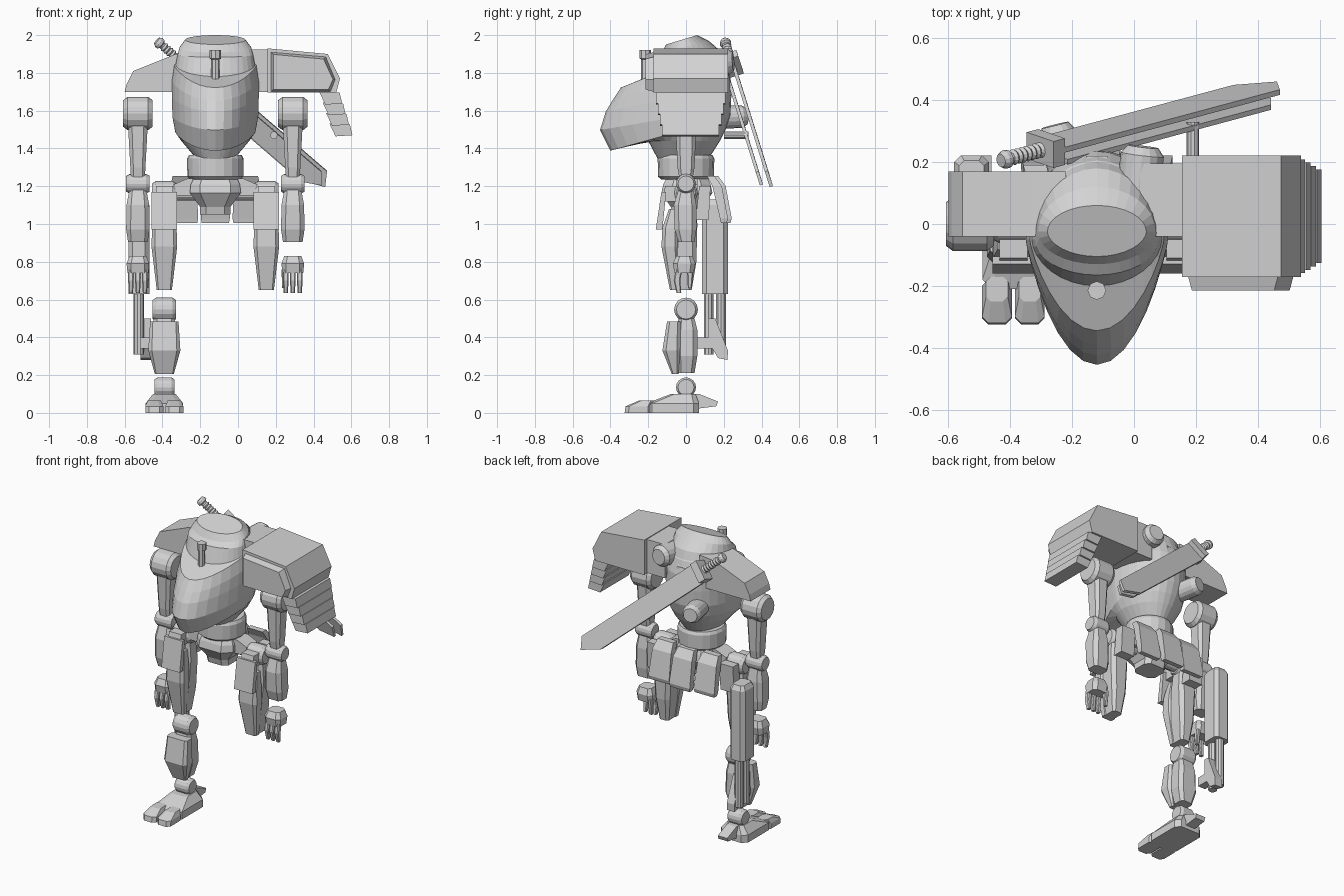
import bpy, bmesh, math
from mathutils import Vector

grey = bpy.data.materials.new("light_grey")
grey.diffuse_color = (0.65, 0.65, 0.65, 1)
CX = -0.12  # the torso, legs and arms are symmetric about this x


def loft(name, rings):
    """Skin a list of equal-length rings and cap both ends."""
    bm = bmesh.new()
    vs = [[bm.verts.new(p) for p in r] for r in rings]
    n = len(vs[0])
    for a, b in zip(vs, vs[1:]):
        for i in range(n):
            bm.faces.new((a[i], a[(i + 1) % n], b[(i + 1) % n], b[i]))
    bm.faces.new(vs[0][::-1])
    bm.faces.new(vs[-1])
    bmesh.ops.recalc_face_normals(bm, faces=bm.faces)
    me = bpy.data.meshes.new(name)
    bm.to_mesh(me)
    bm.free()
    me.materials.append(grey)
    ob = bpy.data.objects.new(name, me)
    bpy.context.collection.objects.link(ob)
    return ob


def octa(z, x0, x1, y0, y1, c):
    """Chamfered rectangle at height z."""
    return [(x0 + c, y0, z), (x1 - c, y0, z), (x1, y0 + c, z), (x1, y1 - c, z),
            (x1 - c, y1, z), (x0 + c, y1, z), (x0, y1 - c, z), (x0, y0 + c, z)]


def column(name, cx, secs):
    """Chamfered column; sections are (z, half width, y0, y1)."""
    return loft(name, [octa(z, cx - w, cx + w, a, b, min(w, (b - a) / 2) * .4) for z, w, a, b in secs])


def prism_y(name, prof, y0, y1):
    return loft(name, [[(x, y, z) for x, z in prof] for y in (y0, y1)])


def prism_x(name, prof, x0, x1):
    return loft(name, [[(x, y, z) for y, z in prof] for x in (x0, x1)])


def tube(name, p, q, stations, n=16):
    """Round part from p to q; stations are (fraction, radius)."""
    p, q = Vector(p), Vector(q)
    rot = (q - p).to_track_quat('Z', 'Y')
    return loft(name, [[p.lerp(q, t) + rot @ Vector((r * math.cos(a), r * math.sin(a), 0))
                        for a in (2 * math.pi * i / n for i in range(n))] for t, r in stations])


def joint(name, cx, hw, y, z, r):
    """Cylinder joint along x with bevelled ends."""
    return tube(name, (cx - hw, y, z), (cx + hw, y, z), [(0, r * .8), (.15, r), (.85, r), (1, r * .8)])


# torso: rings of (z, half width, front y, back y, front sharpness, forward tilt, back tilt)
N = 32
rings = []
for z, w, yf, yb, p, k, kb in [
        (1.345, .10, -.15, .12, 1, 0, 0), (1.44, .18, -.20, .18, 1, 0, 0), (1.50, .212, -.40, .21, 1.6, .28, 0),
        (1.575, .227, -.455, .235, 1.6, .17, 0), (1.68, .23, -.425, .24, 1.6, .2, 0),
        (1.77, .23, -.39, .235, 1.6, .3, 0), (1.86, .217, -.345, .205, 1.6, .4, 0),
        (1.865, .21, -.20, .20, 1.1, .42, 0), (1.90, .20, -.165, .18, 1, .1, .1),
        (1.94, .19, -.13, .12, 1, .25, .25), (1.982, .16, -.105, .06, 1.1, .3, .3)]:
    yc = -.025 if z > 1.9 else -.05
    ring = []
    for i in range(N):
        a = 2 * math.pi * i / N
        s = math.sin(a)
        y = yc + (yb - yc) * s if s >= 0 else yc + (yf - yc) * (-s) ** p
        ring.append((CX + w * math.cos(a), y, z + (k if y < 0 else kb) * y))
    rings.append(ring)
loft("torso", rings)
# sensor post on the front ledge
tube("sensor_post", (CX, -.215, 1.76), (CX, -.215, 1.92), [(0, .022), (.7, .022), (.72, .03), (1, .03)], 8)

# waist and pelvis
tube("waist", (CX, 0, 1.235), (CX, 0, 1.365), [(0, .13), (.12, .148), (.85, .15), (1, .14)], 20)
column("pelvis", CX, [(1.05, .08, -.07, .08), (1.09, .08, -.08, .09), (1.165, .135, -.13, .14),
                      (1.21, .13, -.12, .13), (1.25, .11, -.1, .11)])
prism_y("hip_beam", [(CX - .22, 1.15), (CX + .22, 1.15), (CX + .22, 1.21),
                     (CX + .15, 1.24), (CX - .15, 1.24), (CX - .22, 1.21)], -.05, .06)
tube("hip_axle", (CX - .31, 0, 1.16), (CX + .31, 0, 1.16), [(0, .035), (1, .035)], 12)
# three rear skirt plates
for i in (-1, 0, 1):
    x, sk = CX + i * .168, abs(i) * .02
    loft("rear_skirt_plate", [[(x - w, y0 - sk, z), (x + w, y0 - sk, z), (x + w, y1 - sk, z), (x - w, y1 - sk, z)]
                              for z, w, y0, y1 in ((1.005, .072, .205, .235), (1.03, .077, .2, .242),
                                                   (1.2, .07, .16, .21), (1.255, .058, .13, .17))])

# limbs that repeat on both sides
for s in (-1, 1):
    lx, ax = CX + s * .27, CX + s * .41
    joint("hip_joint", lx, .065, 0, 1.165, .062)
    column("thigh", lx, [(.65, .035, -.07, .03), (.8, .055, -.07, .055), (1.0, .065, -.06, .06), (1.16, .05, -.045, .045)])
    column("thigh_guard", lx, [(.65, .04, -.085, -.04), (.88, .068, -.13, -.04), (.98, .065, -.125, -.04),
                               (1.08, .05, -.09, -.04)])
    prism_x("front_skirt_plate", [(-.16, .97), (-.125, .97), (-.105, 1.17), (-.13, 1.17)], lx - .068, lx + .068)
    prism_x("skirt_mount", [(-.13, 1.12), (-.02, 1.12), (-.02, 1.2), (-.11, 1.2)], lx - .045, lx + .045)
    prism_x("side_skirt_plate", [(.05, 1.02), (.12, 1.02), (.13, 1.2), (.07, 1.2)], lx - .05, lx + .05)
    # arm
    joint("shoulder_joint", ax, .078, 0, 1.585, .088)
    column("upper_arm", ax, [(1.24, .037, -.035, .035), (1.3, .04, -.045, .045), (1.52, .052, -.055, .055)])
    joint("elbow_joint", ax, .062, 0, 1.213, .052)
    column("forearm", ax, [(.905, .052, -.04, .045), (.97, .062, -.06, .055), (1.1, .06, -.065, .055), (1.18, .045, -.04, .04)])
    # hand
    column("palm", ax, [(.74, .055, -.06, .04), (.79, .06, -.07, .05), (.83, .045, -.05, .035)])
    for j in (-1, 0, 1):
        column("finger", ax + j * .037, [(.635, .011, -.05, -.025), (.70, .015, -.065, -.03), (.76, .016, -.055, -.02)])
    column("thumb", ax - s * .045, [(.66, .011, .01, .03), (.76, .015, .005, .04)])

# single lower leg
LX = CX - .27
joint("knee_joint", LX, .062, 0, .547, .063)
column("shin", LX, [(.21, .045, -.045, .045), (.3, .07, -.05, .06), (.44, .065, -.05, .06), (.5, .055, -.04, .045)])
column("shin_guard", LX, [(.205, .05, -.075, -.04), (.33, .085, -.125, -.03), (.485, .075, -.1, -.03)])
joint("ankle_joint", LX, .053, 0, .135, .053)
column("ankle", LX, [(.08, .045, -.04, .04), (.13, .04, -.03, .03)])
loft("foot", [octa(0, LX - .1, LX + .1, -.21, .07, .03), octa(.05, LX - .1, LX + .1, -.21, .07, .03),
              octa(.1, LX - .06, LX + .06, -.08, .05, .02)])
for s in (-1, 1):
    x = LX + s * .053
    loft("toe", [octa(0, x - .048, x + .048, -.325, -.18, .02), octa(.035, x - .048, x + .048, -.32, -.18, .02),
                 octa(.065, x - .035, x + .035, -.25, -.17, .015)])
prism_x("heel_spur", [(.04, .02), (.16, .035), (.17, .06), (.07, .1), (.04, .1)], LX - .035, LX + .035)

# long canister hanging behind the right arm, with its piston and grip
BX = -.525
column("canister", BX, [(.63, .056, .085, .222), (1.1, .056, .085, .222), (1.13, .04, .1, .205)])
for y in (.12, .185):
    tube("piston", (BX, y, .31), (BX, y, .66), [(0, .027), (1, .027)], 10)
prism_x("piston_foot", [(.06, .34), (.14, .34), (.17, .29), (.22, .28), (.222, .33), (.155, .5), (.12, .5), (.12, .4), (.06, .4)],
        -.515, -.46)

# right shoulder guard
prism_y("right_shoulder_guard", [(-.6, 1.7), (-.22, 1.7), (-.22, 1.91), (-.33, 1.9), (-.555, 1.81), (-.59, 1.74)], -.04, .17)

# left shoulder guard: mount, shell, front panel and slats
prism_y("left_shoulder_mount", [(.02, 1.7), (.17, 1.7), (.17, 1.925), (.02, 1.925)], -.04, .195)
prism_y("left_shoulder_guard", [(.155, 1.695), (.52, 1.695), (.54, 1.77), (.475, 1.9), (.155, 1.93)], -.172, .222)
loft("left_guard_panel", [[(x, y, z) for x, z in ((.175 + d, 1.7 + d), (.49 - d, 1.7 + d), (.515 - d, 1.765),
                                                   (.465 - d, 1.885 - d), (.175 + d, 1.91 - d))]
                          for y, d in ((-.17, 0), (-.215, .012))])
for i in range(4):
    x, z, h = .43 + i * .018, 1.7 - i * .056, .184 - i * .011
    prism_y("guard_slat", [(x, z), (x + .108, z - .005), (x + .122, z - .062), (x + .032, z - .068)], .025 - h, .025 + h)

# rear thrusters and sword bracket
tube("upper_thruster", (.01, .08, 1.85), (.03, .25, 1.86), [(0, .07), (.85, .07), (1, .05)])
tube("lower_thruster", (-.2, .1, 1.56), (-.255, .32, 1.57), [(0, .06), (.88, .06), (1, .045)])
prism_x("rear_bracket", [(.08, 1.8), (.22, 1.74), (.22, 1.82), (.1, 1.93)], CX - .035, CX + .035)
tube("sword_strut", (.19, .2, 1.47), (.19, .33, 1.47), [(0, .02), (1, .02)], 10)

# sword slung across the back
START, END = Vector((-.43, .205, 1.97)), Vector((.465, .445, 1.2))
D = (END - START).normalized()
W = Vector((0, .95, .31)).cross(D).normalized()
if W.z < 0:
    W = -W
NRM = D.cross(W).normalized()
if NRM.y < 0:
    NRM = -NRM


def slab(name, prof, n0, n1):
    """Plate in the sword plane; profile points are (along, across)."""
    return loft(name, [[START + D * u + W * v + NRM * n for u, v in prof] for n in (n0, n1)])


L = (END - START).length
slab("sword_blade", [(.22, -.07), (L - .13, -.07), (L, -.005), (L - .05, .065), (.22, .065)], -.003, .015)
slab("sheath_plate", [(.24, -.055), (L - .12, -.055), (L - .03, 0), (L - .08, .055), (.24, .055)], -.05, -.033)
slab("sword_guard", [(.17, -.065), (.22, -.065), (.22, .065), (.17, .065)], -.045, .045)
tube("sword_grip", START, START + D * .18, [(0, .022), (.08, .03), (.16, .03), (.2, .02)] +
     [(.25 + .75 * i / 14, .026 if i % 2 else .019) for i in range(15)], 12)
